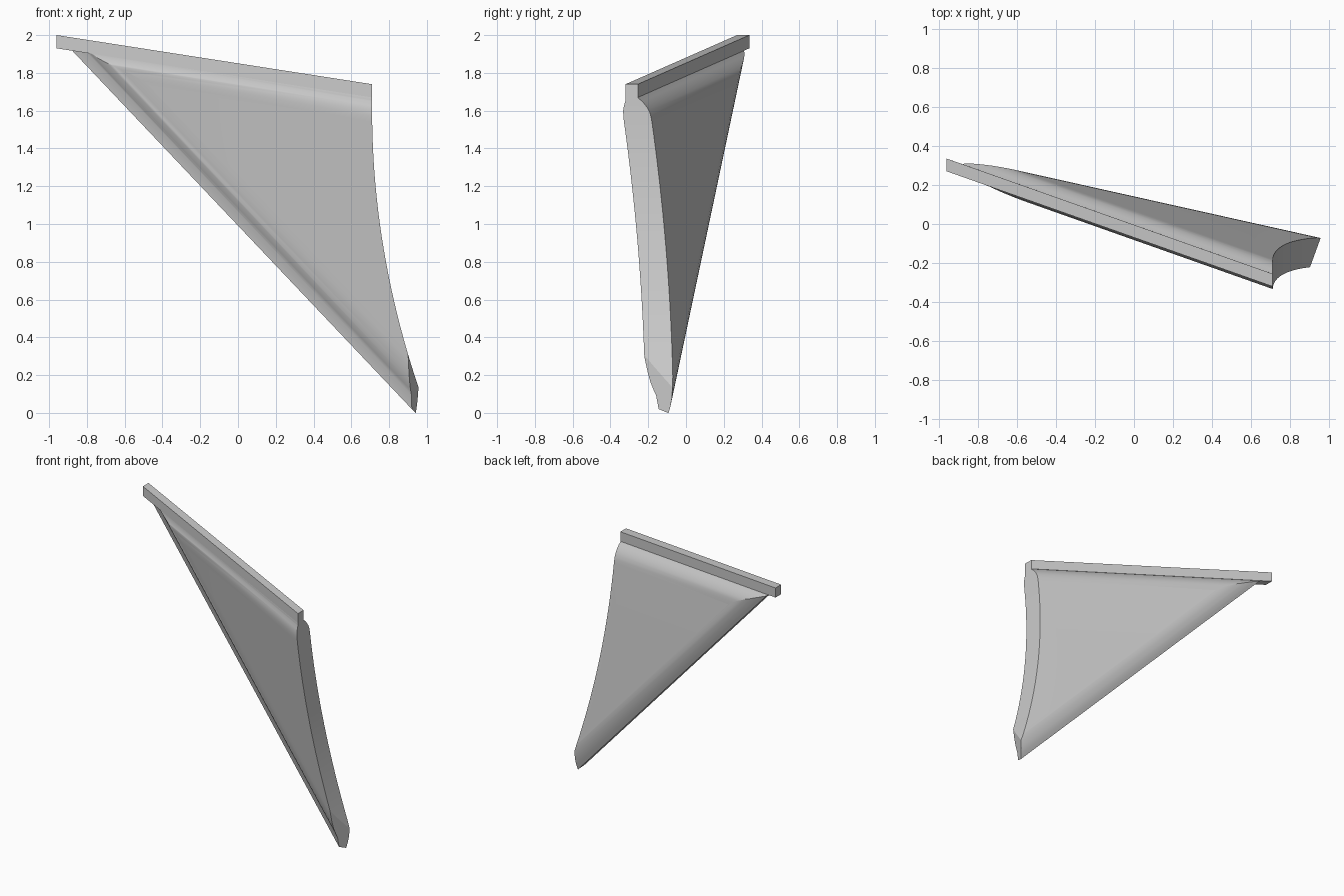
import bpy, bmesh
from mathutils import Vector

if "Cube" in bpy.data.objects:
    bpy.data.objects.remove(bpy.data.objects["Cube"], do_unlink=True)

# One plain grey for the whole panel
grey = bpy.data.materials.new("plain grey")
grey.use_nodes = True
COLOUR = (0.6, 0.6, 0.6, 1)
grey.diffuse_color = COLOUR
grey.node_tree.nodes["Principled BSDF"].inputs["Base Color"].default_value = COLOUR


def lean(x, z, h):
    """Point at depth h behind the slanted front plane of the panel."""
    return Vector((x, -0.32 - 0.376 * (x - 0.71) - 0.145 * (z - 1.67) + h, z))


def under_top(x, d):
    """Position at x, a drop d below the sloping top edge."""
    return x, 1.74 - 0.1557 * (x - 0.71) - d


def inside_diagonal(s, d):
    """Position s along the diagonal edge, a distance d inward from it."""
    return -0.88 + 0.688 * s + 0.726 * d, 1.92 - 0.726 * s + 0.688 * d


def prism(name, start, end):
    """Solid between two matching outlines."""
    bm = bmesh.new()
    a = [bm.verts.new(p) for p in start]
    b = [bm.verts.new(p) for p in end]
    bm.faces.new(a)
    bm.faces.new(b[::-1])
    for i in range(len(a)):
        j = (i + 1) % len(a)
        bm.faces.new((a[j], a[i], b[i], b[j]))
    bmesh.ops.recalc_face_normals(bm, faces=bm.faces)
    mesh = bpy.data.meshes.new(name)
    bm.to_mesh(mesh)
    bm.free()
    mesh.materials.append(grey)
    ob = bpy.data.objects.new(name, mesh)
    bpy.context.collection.objects.link(ob)
    return ob


def sweep(name, place, profile, first, last):
    """Run a (distance, depth) profile along an edge of the panel."""
    return prism(name, *([lean(*place(t, d), h) for d, h in profile]
                         for t in (first, last)))


# Square rail along the top
rail = sweep("top_rail", under_top,
             [(0, 0.01), (0.07, 0), (0.07, 0.065), (0, 0.075)], -0.96, 0.71)

# Panel swelling out below the rail
top_profile = [(0.06, 0.004), (0.07, 0), (0.09, -0.004), (0.115, -0.015), (0.14, -0.023),
               (0.17, -0.026), (0.2, -0.027), (2.5, -0.027),
               (2.5, 0.121), (0.2, 0.121), (0.175, 0.12), (0.155, 0.118), (0.13, 0.11),
               (0.11, 0.099), (0.09, 0.084), (0.07, 0.063), (0.06, 0.06)]
panel = sweep("panel", under_top, top_profile, -1.3, 1.3)

# The same panel thinning to a rim along the diagonal
rim_profile = [(0, 0.015), (0.05, 0.011), (0.065, 0), (0.09, -0.012), (0.12, -0.02),
               (0.17, -0.027), (0.2, -0.05), (2.5, -0.05),
               (2.5, 0.15), (0.15, 0.15), (0.13, 0.121), (0.1, 0.117),
               (0.06, 0.104), (0.03, 0.09), (0, 0.072)]
diagonal = sweep("diagonal_cutter", inside_diagonal, rim_profile, -0.6, 3.2)

# Hollow curve of the free edge
STEPS = 24
outline = [(-1.5, 2.3), (0.71, 2.3)]
for i in range(STEPS + 1):
    f = i / STEPS
    outline.append((0.71 + 0.3 * f ** 2, 1.6 - 1.62 * f))
outline += [(1.03, -0.2), (-1.5, -0.2)]
edge = prism("edge_cutter", [(x, -1, z) for x, z in outline],
             [(x, 1, z) for x, z in outline])

# Flat cut across the bottom tip
bm = bmesh.new()
bm.from_mesh(edge.data)
cut = bmesh.ops.bisect_plane(bm, geom=bm.verts[:] + bm.edges[:] + bm.faces[:],
                             plane_co=(0.905, -0.21, 0.29),
                             plane_no=(0.92, -0.38, -0.04), clear_outer=True)
bmesh.ops.holes_fill(bm, edges=[e for e in bm.edges if e.is_boundary], sides=0)
bmesh.ops.recalc_face_normals(bm, faces=bm.faces)
bm.to_mesh(edge.data)
bm.free()

# Combine the cuts and drop the helpers
for cutter in (diagonal, edge):
    mod = panel.modifiers.new("trim", 'BOOLEAN')
    mod.operation = 'INTERSECT'
    mod.solver = 'EXACT'
    mod.object = cutter
    cutter.hide_render = True
bpy.context.view_layer.update()
graph = bpy.context.evaluated_depsgraph_get()
trimmed = bpy.data.meshes.new_from_object(panel.evaluated_get(graph))
panel.modifiers.clear()
panel.data = trimmed
for cutter in (diagonal, edge):
    bpy.data.objects.remove(cutter, do_unlink=True)

# Soft shading with crisp edges
bpy.ops.object.select_all(action='DESELECT')
panel.select_set(True)
bpy.context.view_layer.objects.active = panel
bpy.ops.object.shade_smooth_by_angle(angle=0.5)
weighted = panel.modifiers.new("even_shading", 'WEIGHTED_NORMAL')
weighted.keep_sharp = True
